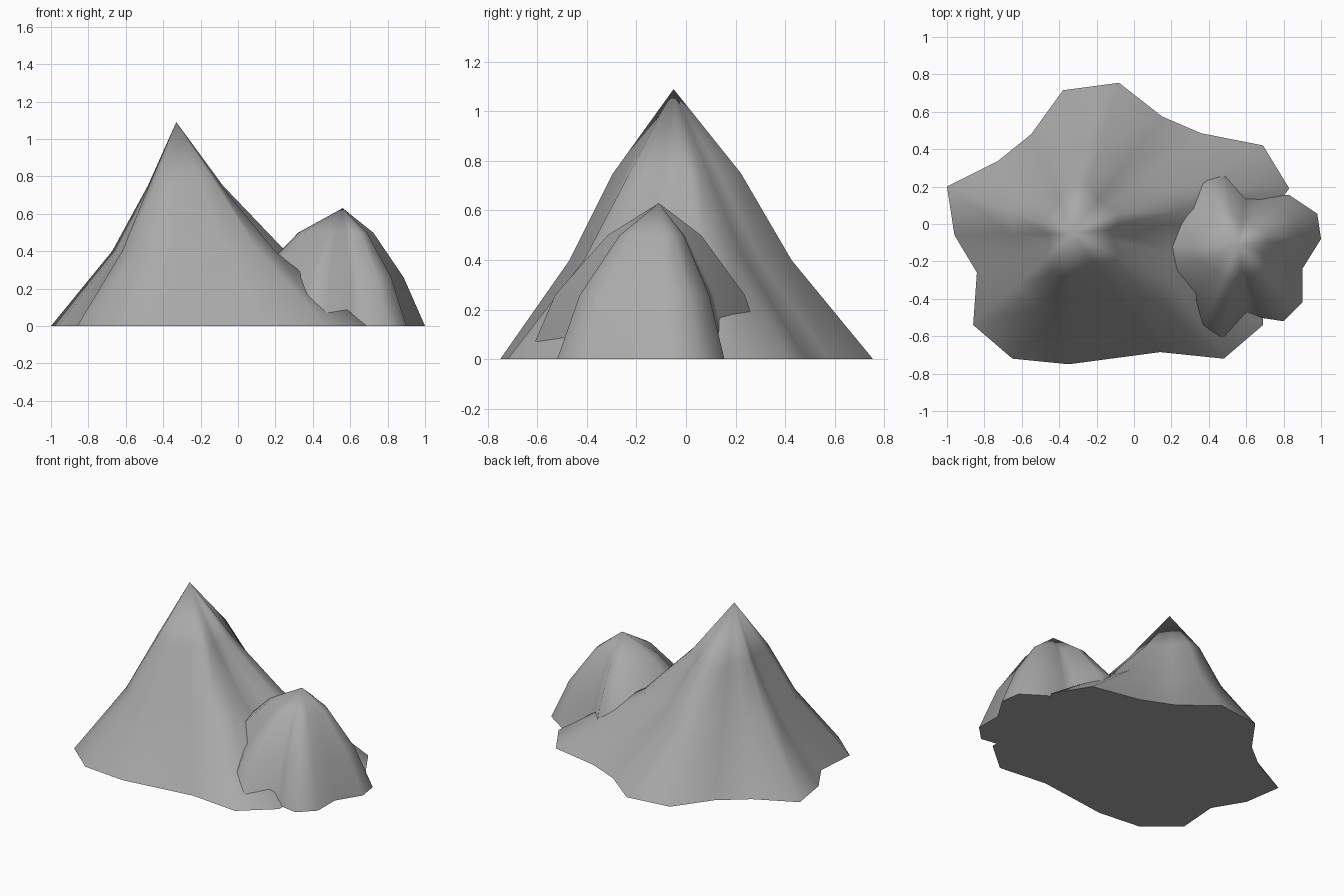
import bpy
import bmesh
from math import atan2, sin

cube = bpy.data.objects.get("Cube")
if cube:
    bpy.data.objects.remove(cube, do_unlink=True)

# One grey stone colour for everything
stone = bpy.data.materials.new("grey_stone")
stone.use_nodes = True
colour = (0.4, 0.4, 0.4, 1.0)
stone.diffuse_color = colour
stone.node_tree.nodes["Principled BSDF"].inputs["Base Color"].default_value = colour


def mountain(name, peak, outline, levels):
    """Loft a ragged base outline up to a peak.
    Each level is (height, scale along x, extra scale along y)."""
    px, py, pz = peak
    bm = bmesh.new()
    rings = []
    for height, scale, extra in levels:
        ring = []
        for x, y in outline:
            dx, dy = x - px, y - py
            factor = scale + extra * sin(atan2(dy, dx)) ** 2
            ring.append(bm.verts.new((px + dx * factor, py + dy * factor, height)))
        rings.append(ring)
    tip = bm.verts.new(peak)
    count = len(outline)

    # Slopes between rings, then the fan around the tip
    for i in range(count):
        j = (i + 1) % count
        for low, high in zip(rings, rings[1:]):
            bm.faces.new((low[i], low[j], high[j], high[i]))
        bm.faces.new((rings[-1][i], rings[-1][j], tip))
    for face in bm.faces:
        face.smooth = True

    # Flat underside with a crisp rim
    bm.faces.new(list(reversed(rings[0])))
    for a, b in zip(rings[0], rings[0][1:] + rings[0][:1]):
        bm.edges.get((a, b)).smooth = False
    bmesh.ops.recalc_face_normals(bm, faces=bm.faces[:])

    mesh = bpy.data.meshes.new(name)
    bm.to_mesh(mesh)
    bm.free()
    mesh.materials.append(stone)
    obj = bpy.data.objects.new(name, mesh)
    bpy.context.collection.objects.link(obj)
    return obj


# Tall mountain, base outline counter-clockwise from the right
main_outline = [
    (0.72, 0.04), (0.83, 0.19), (0.69, 0.42), (0.36, 0.485), (0.15, 0.575),
    (-0.08, 0.755), (-0.38, 0.715), (-0.55, 0.48), (-0.73, 0.335),
    (-1.0, 0.2), (-0.96, -0.06), (-0.84, -0.26), (-0.86, -0.54),
    (-0.65, -0.72), (-0.35, -0.75), (0.14, -0.685), (0.48, -0.72),
    (0.69, -0.54), (0.68, -0.25),
]
mountain("tall_mountain", (-0.33, -0.05, 1.09), main_outline,
         [(0, 1, 0), (0.4, 0.5, 0.1), (0.75, 0.21, 0.14)])

# Small mountain at the left side, partly sunk into the tall one
small_outline = [
    (1.0, -0.08), (0.98, 0.055), (0.83, 0.155), (0.69, 0.15), (0.6, 0.17),
    (0.47, 0.33), (0.3, 0.33), (0.1, 0.15), (-0.08, -0.13), (0.0, -0.35),
    (0.25, -0.48), (0.34, -0.61), (0.47, -0.64), (0.61, -0.49),
    (0.67, -0.5), (0.8, -0.52), (0.9, -0.42), (0.9, -0.24),
]
mountain("small_mountain", (0.56, -0.11, 0.63), small_outline,
         [(0, 1, 0), (0.26, 0.74, 0.05), (0.5, 0.37, 0.02)])
